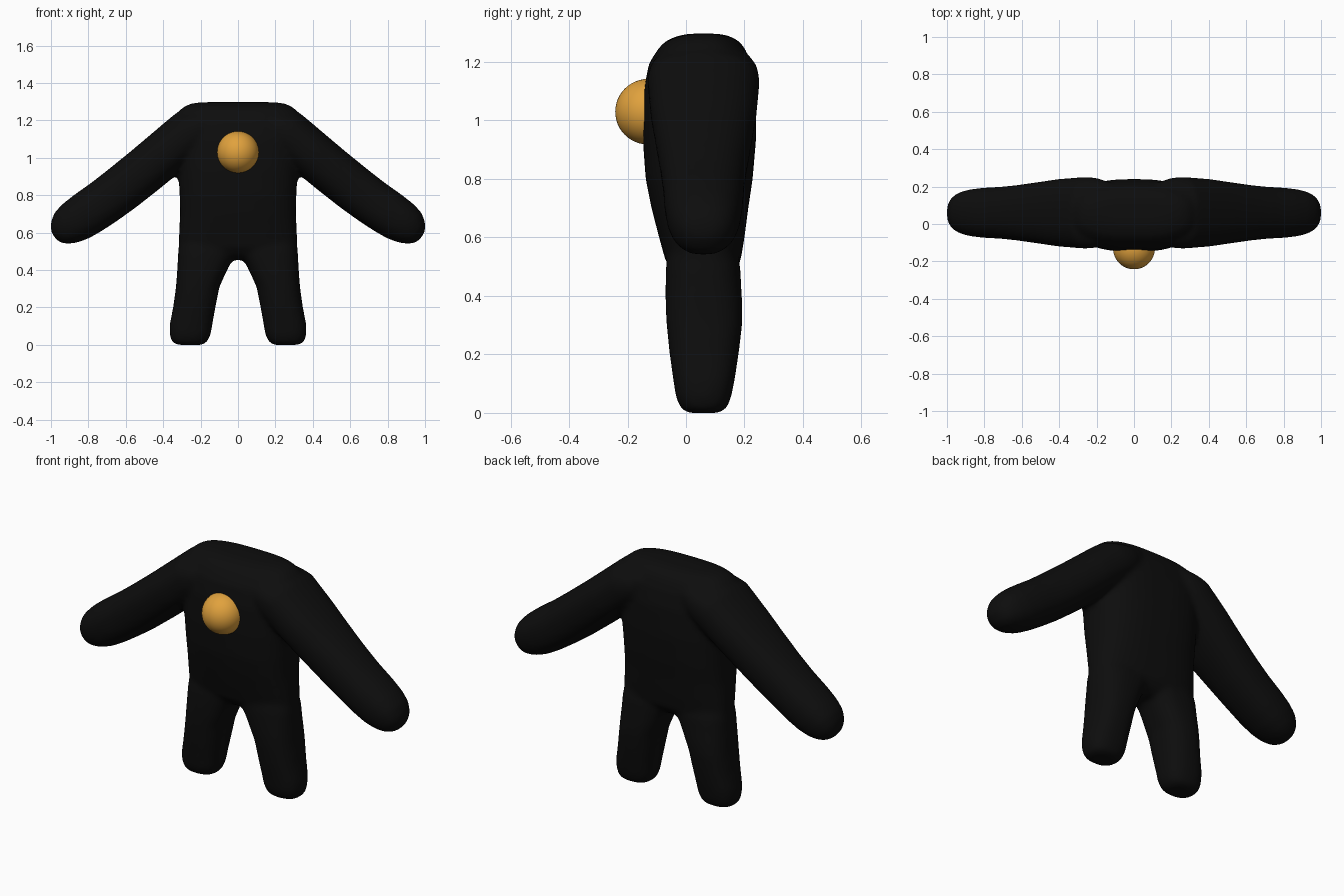
import bpy, bmesh, math
from mathutils import Vector

if "Cube" in bpy.data.objects:
    bpy.data.objects.remove(bpy.data.objects["Cube"])

YC = 0.06          # depth centre of the body
SIDES = 40


def material(name, rgb):
    m = bpy.data.materials.new(name)
    m.diffuse_color = (*rgb, 1)
    m.use_nodes = True
    m.node_tree.nodes["Principled BSDF"].inputs["Base Color"].default_value = m.diffuse_color
    return m


def loft(bm, sections, power):
    """Skin closed superellipse rings: each section is (centre, u half-axis, v half-axis)."""
    rings = []
    for c, u, v in sections:
        ring = []
        for i in range(SIDES):
            a = 2 * math.pi * i / SIDES
            ca, sa = math.cos(a), math.sin(a)
            p = c + u * math.copysign(abs(ca) ** (2 / power), ca) \
                  + v * math.copysign(abs(sa) ** (2 / power), sa)
            ring.append(bm.verts.new(p))
        rings.append(ring)
    faces = [bm.faces.new(rings[0]), bm.faces.new(rings[-1])]
    for r, s in zip(rings, rings[1:]):
        for i in range(SIDES):
            j = (i + 1) % SIDES
            faces.append(bm.faces.new((r[i], r[j], s[j], s[i])))
    bmesh.ops.recalc_face_normals(bm, faces=faces)


def upright(x0, x1, y0, y1, z):
    """Horizontal section from its extents."""
    return (Vector(((x0 + x1) / 2, (y0 + y1) / 2, z)),
            Vector(((x1 - x0) / 2, 0, 0)), Vector((0, (y1 - y0) / 2, 0)))


bm = bmesh.new()

# Torso: z, half width, front y, back y
torso = [(0.455, 0.20, 0.00, 0.12), (0.48, 0.28, -0.04, 0.16), (0.52, 0.318, -0.07, 0.187),
         (0.60, 0.315, -0.092, 0.20), (0.70, 0.31, -0.118, 0.213), (0.80, 0.312, -0.138, 0.228),
         (0.94, 0.32, -0.148, 0.24), (1.10, 0.33, -0.145, 0.24), (1.195, 0.33, -0.127, 0.224),
         (1.25, 0.318, -0.092, 0.20), (1.275, 0.285, -0.065, 0.177), (1.29, 0.25, -0.025, 0.145),
         (1.297, 0.20, 0.01, 0.11)]
loft(bm, [upright(-h, h, y0, y1, z) for z, h, y0, y1 in torso], 2.7)

# Legs: z, inner x, outer x, front y, back y
leg = [(0.0, 0.195, 0.32, 0.01, 0.11), (0.006, 0.178, 0.342, -0.008, 0.128),
       (0.022, 0.16, 0.357, -0.022, 0.143), (0.06, 0.145, 0.366, -0.036, 0.156),
       (0.11, 0.137, 0.365, -0.043, 0.166), (0.20, 0.121, 0.347, -0.056, 0.18),
       (0.307, 0.10, 0.332, -0.067, 0.193), (0.37, 0.072, 0.327, -0.07, 0.193),
       (0.43, 0.043, 0.323, -0.07, 0.189), (0.50, 0.0, 0.32, -0.069, 0.186),
       (0.60, 0.0, 0.30, -0.05, 0.16)]

# Arms: distance along arm, lower offset, upper offset, half depth
arm = [(-0.65, 0.95, 1.10, 0.16), (-0.56, 0.93, 1.15, 0.187), (-0.50, 0.92, 1.178, 0.192),
       (-0.32, 0.917, 1.172, 0.181), (-0.19, 0.915, 1.168, 0.166), (-0.03, 0.915, 1.166, 0.148),
       (0.08, 0.92, 1.167, 0.139), (0.19, 0.929, 1.173, 0.134), (0.27, 0.941, 1.173, 0.126),
       (0.33, 0.96, 1.164, 0.112), (0.375, 0.985, 1.138, 0.09), (0.40, 1.01, 1.11, 0.062),
       (0.412, 1.035, 1.085, 0.03)]

for s in (-1, 1):
    loft(bm, [upright(s * x0, s * x1, y0, y1, z) for z, x0, x1, y0, y1 in leg], 2.5)
    along, across = Vector((0.784 * s, 0, -0.62)), Vector((0.62 * s, 0, 0.784))
    loft(bm, [(along * t + across * (lo + hi) / 2 + Vector((0, YC, 0)),
               across * (hi - lo) / 2, Vector((0, d, 0))) for t, lo, hi, d in arm], 2.3)

mesh = bpy.data.meshes.new("body")
bm.to_mesh(mesh)
bm.free()
mesh.materials.append(material("soft black", (0.004, 0.004, 0.004)))
body = bpy.data.objects.new("body", mesh)
bpy.context.collection.objects.link(body)

# Fuse torso and limbs into one soft skin
remesh = body.modifiers.new("fuse", 'REMESH')
remesh.mode = 'VOXEL'
remesh.voxel_size = 0.014
remesh.use_smooth_shade = True
smooth = body.modifiers.new("soften", 'SMOOTH')
smooth.factor = 0.5
smooth.iterations = 8

# Chest ball
bpy.ops.mesh.primitive_uv_sphere_add(segments=48, ring_count=24, radius=0.112,
                                     location=(0, -0.13, 1.03))
ball = bpy.context.object
ball.name = "chest_ball"
ball.data.materials.append(material("amber", (0.75, 0.36, 0.047)))
bpy.ops.object.shade_smooth()
